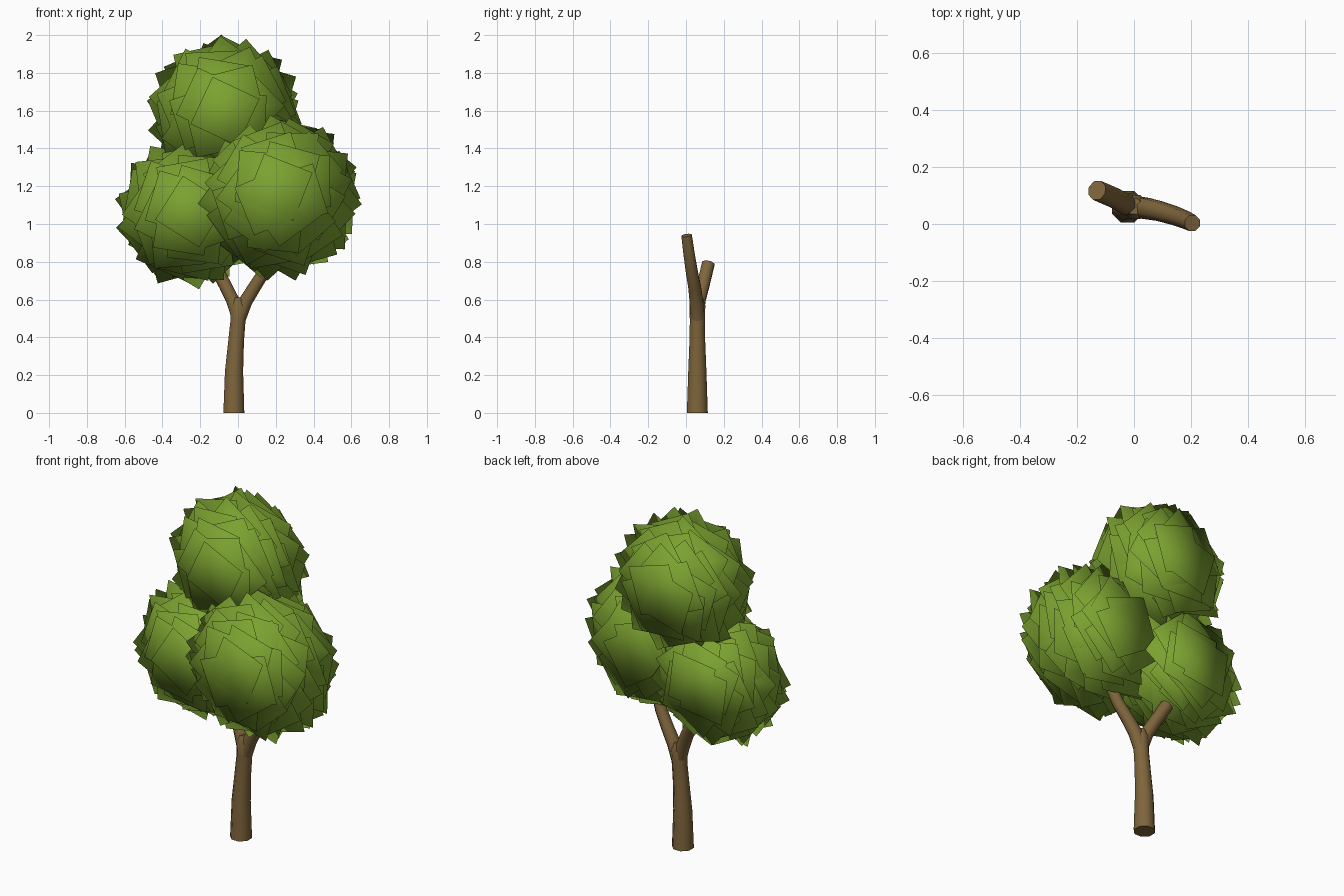
import bpy, bmesh, math, random
from mathutils import Vector, Matrix

if "Cube" in bpy.data.objects:
    bpy.data.objects.remove(bpy.data.objects["Cube"])

random.seed(7)


def material(name, color):
    m = bpy.data.materials.new(name)
    m.diffuse_color = (*color, 1)
    m.use_nodes = True
    m.node_tree.nodes["Principled BSDF"].inputs["Base Color"].default_value = m.diffuse_color
    return m


bark = material("bark", (0.21, 0.13, 0.045))
leaf = material("leaf", (0.20, 0.36, 0.03))


def add_object(name, bm, mat):
    me = bpy.data.meshes.new(name)
    bm.to_mesh(me)
    bm.free()
    ob = bpy.data.objects.new(name, me)
    bpy.context.collection.objects.link(ob)
    me.materials.append(mat)
    return ob


def tube(name, path, sides=8):
    """Capped tapering tube through (x, y, z, radius) points."""
    bm = bmesh.new()
    pts = [Vector(p[:3]) for p in path]
    rings = []
    for i, p in enumerate(pts):
        d = pts[min(i + 1, len(pts) - 1)] - pts[max(i - 1, 0)]
        if i == 0 and p.z == 0:
            d = Vector((0, 0, 1))
        rot = Vector((0, 0, 1)).rotation_difference(d.normalized())
        ring = []
        for k in range(sides):
            a = math.tau * (k + 0.5) / sides
            v = rot @ Vector((math.cos(a), math.sin(a), 0)) * path[i][3]
            ring.append(bm.verts.new(p + v))
        rings.append(ring)
    for lo, hi in zip(rings, rings[1:]):
        for k in range(sides):
            n = (k + 1) % sides
            bm.faces.new((lo[k], lo[n], hi[n], hi[k]))
    bm.faces.new(rings[0][::-1])
    bm.faces.new(rings[-1])
    ob = add_object(name, bm, bark)
    for f in ob.data.polygons:
        f.use_smooth = len(f.vertices) == 4


def leaf_clump(name, center, radius, count, size=0.275):
    """Square leaf cards on a ball, all parallel to the front plane,
    each spun about y and shaded like a sphere."""
    bm = bmesh.new()
    center = Vector(center)
    for i in range(count):
        z = 1 - 2 * (i + 0.5) / count
        a = i * math.pi * (3 - math.sqrt(5))
        r = math.sqrt(1 - z * z)
        n = Vector((r * math.cos(a), r * math.sin(a), z))
        face = Matrix.Rotation(math.copysign(math.pi / 2, -n.y), 4, 'X')
        spin = Matrix.Rotation(random.uniform(0, math.tau), 4, 'Z')
        bmesh.ops.create_grid(bm, x_segments=1, y_segments=1, size=size / 2,
                              matrix=Matrix.Translation(center + n * radius) @ face @ spin)
    ob = add_object(name, bm, leaf)
    me = ob.data
    for f in me.polygons:
        f.use_smooth = True
    me.normals_split_custom_set_from_vertices(
        [(v.co - center).normalized() for v in me.vertices])


# Trunk and its two branches
tube("trunk", [(-0.022, 0.06, 0, 0.060), (-0.021, 0.06, 0.22, 0.052),
               (-0.010, 0.06, 0.38, 0.045), (0.0, 0.06, 0.49, 0.043),
               (0.004, 0.06, 0.57, 0.046), (0.0, 0.062, 0.61, 0.03)])
tube("right_branch", [(0.005, 0.06, 0.50, 0.040), (0.04, 0.055, 0.59, 0.039),
                      (0.09, 0.045, 0.67, 0.036), (0.14, 0.03, 0.75, 0.034),
                      (0.18, 0.015, 0.85, 0.032), (0.205, 0.003, 0.94, 0.030)])
tube("left_branch", [(0.0, 0.06, 0.51, 0.038), (-0.03, 0.07, 0.60, 0.037),
                     (-0.07, 0.092, 0.68, 0.036), (-0.13, 0.118, 0.79, 0.036)])

# Foliage
leaf_clump("top_foliage", (-0.07, 0.11, 1.59), 0.23, 75)
leaf_clump("right_foliage", (0.215, -0.075, 1.145), 0.26, 90)
leaf_clump("left_foliage", (-0.25, 0.035, 1.06), 0.22, 75)
